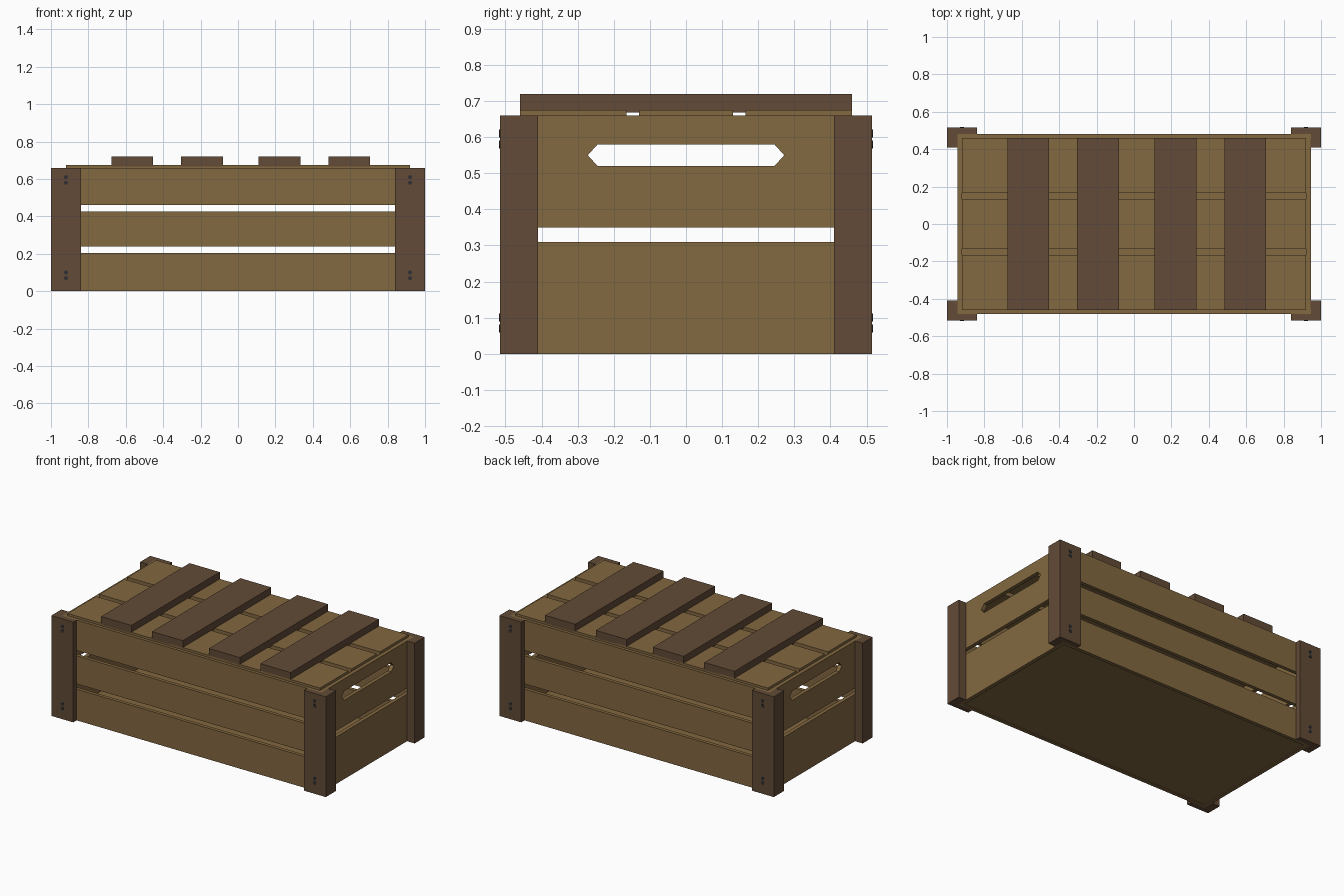
import bpy, bmesh, math
from mathutils import Matrix

if "Cube" in bpy.data.objects:
    bpy.data.objects.remove(bpy.data.objects["Cube"])


def material(name, rgb):
    m = bpy.data.materials.new(name)
    m.diffuse_color = (*rgb, 1)
    m.use_nodes = True
    m.node_tree.nodes["Principled BSDF"].inputs["Base Color"].default_value = m.diffuse_color
    return m


LIGHT = material("light_wood", (0.225, 0.138, 0.052))
DARK = material("dark_wood", (0.122, 0.069, 0.038))
IRON = material("iron", (0.03, 0.03, 0.035))


def finish(name, bm, mat):
    bmesh.ops.recalc_face_normals(bm, faces=bm.faces)
    me = bpy.data.meshes.new(name)
    bm.to_mesh(me)
    bm.free()
    if mat:
        me.materials.append(mat)
    ob = bpy.data.objects.new(name, me)
    bpy.context.collection.objects.link(ob)
    return ob


def box(name, x, y, z, mat):
    bm = bmesh.new()
    size = [b - a for a, b in (x, y, z)]
    mid = [(a + b) / 2 for a, b in (x, y, z)]
    bmesh.ops.create_cube(bm, size=1, matrix=Matrix.Translation(mid) @ Matrix.Diagonal((*size, 1)))
    return finish(name, bm, mat)


def prism(name, pts, offset, mat):
    bm = bmesh.new()
    face = bm.faces.new([bm.verts.new(p) for p in pts])
    ext = bmesh.ops.extrude_face_region(bm, geom=[face])["geom"]
    bmesh.ops.translate(bm, vec=offset, verts=[v for v in ext if isinstance(v, bmesh.types.BMVert)])
    if face.is_valid and len(bm.faces) == len(pts) + 1:
        bm.faces.new(face.verts)
    return finish(name, bm, mat)


def mirror(ob, x, y):
    m = ob.modifiers.new("mirror", 'MIRROR')
    m.use_axis = (x, y, False)
    return ob


# Front and back slats
for i, z in enumerate([(0, 0.205), (0.24, 0.425), (0.46, 0.66)]):
    mirror(box(f"long_slat_{i}", (-0.945, 0.945), (-0.48, -0.457), z, LIGHT), False, True)

# End boards, the upper one with a hexagonal hand hole
mirror(box("end_board_lower", (0.92, 0.945), (-0.457, 0.457), (0, 0.31), LIGHT), True, False)
upper = box("end_board_upper", (0.92, 0.945), (-0.457, 0.457), (0.35, 0.66), LIGHT)
hole = [(-0.272, 0.55), (-0.245, 0.58), (0.245, 0.58), (0.272, 0.55), (0.245, 0.52), (-0.245, 0.52)]
cutter = prism("hand_hole_cutter", [(0.85, y, z) for y, z in hole], (0.2, 0, 0), None)
cutter.hide_render = True
cutter.hide_viewport = True
cut = upper.modifiers.new("hand_hole", 'BOOLEAN')
cut.operation = 'DIFFERENCE'
cut.solver = 'EXACT'
cut.object = cutter
mirror(upper, True, False)

# Floor
box("floor", (-0.92, 0.92), (-0.457, 0.457), (0.005, 0.03), LIGHT)

# L-shaped corner posts
ell = [(0.84, -0.515), (1, -0.515), (1, -0.41), (0.945, -0.41), (0.945, -0.48), (0.84, -0.48)]
mirror(prism("corner_post", [(x, y, 0) for x, y in ell], (0, 0, 0.66), DARK), True, True)

# Nail heads
bm = bmesh.new()
for z in (0.07, 0.1, 0.58, 0.61):
    bmesh.ops.create_cone(bm, cap_ends=True, segments=10, radius1=0.011, radius2=0.011, depth=0.008,
                          matrix=Matrix.Translation((0.92, -0.514, z)) @ Matrix.Rotation(math.pi / 2, 4, 'X'))
mirror(finish("nail_heads", bm, IRON), True, True)

# Lid boards and cross battens
for i, y in enumerate([(-0.46, -0.165), (-0.13, 0.13), (0.165, 0.46)]):
    box(f"lid_board_{i}", (-0.919, 0.919), y, (0.64, 0.675), LIGHT)
for i, x in enumerate([(-0.675, -0.455), (-0.305, -0.08), (0.11, 0.335), (0.485, 0.705)]):
    box(f"lid_batten_{i}", x, (-0.46, 0.46), (0.668, 0.72), DARK)
